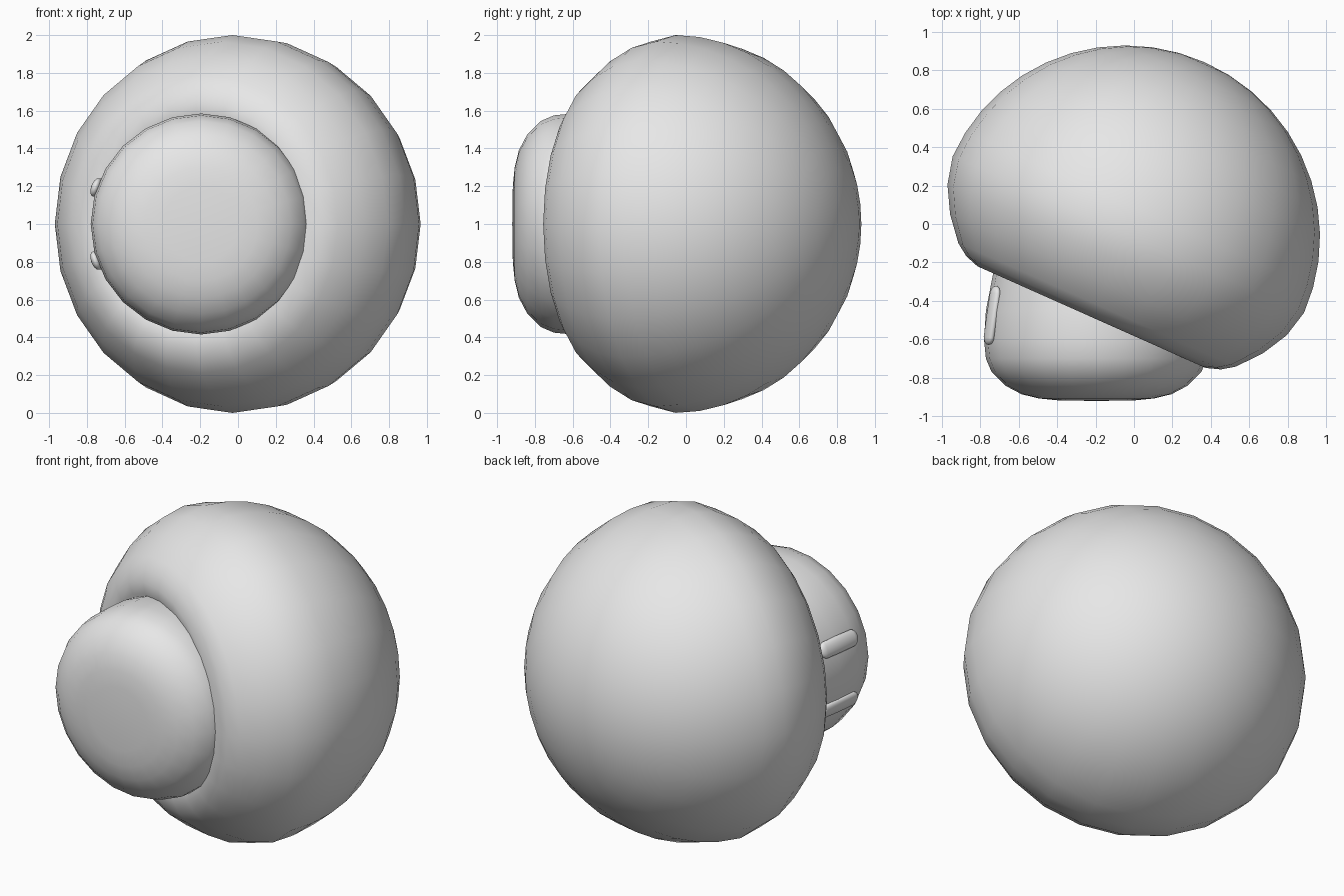
import bpy
import bmesh
import math
from mathutils import Matrix, Vector

cube = bpy.data.objects.get("Cube")
if cube:
    bpy.data.objects.remove(cube, do_unlink=True)

# Single flat grey
grey = bpy.data.materials.new("soft grey")
grey.use_nodes = True
grey.diffuse_color = (0.8, 0.8, 0.8, 1)
grey.node_tree.nodes["Principled BSDF"].inputs["Base Color"].default_value = (0.8, 0.8, 0.8, 1)


def finish(name, bm, matrix):
    bmesh.ops.recalc_face_normals(bm, faces=bm.faces)
    bm.transform(matrix)
    for face in bm.faces:
        face.smooth = True
    mesh = bpy.data.meshes.new(name)
    bm.to_mesh(mesh)
    bm.free()
    mesh.materials.append(grey)
    obj = bpy.data.objects.new(name, mesh)
    bpy.context.collection.objects.link(obj)
    return obj


def lathe(name, profile, matrix, sides=24):
    """Turn (radius, height) points about local Z; end points sit on the axis."""
    bm = bmesh.new()
    rings = []
    for r, h in profile:
        if r == 0:
            rings.append([bm.verts.new((0, 0, h))] * sides)
        else:
            rings.append([bm.verts.new((r * math.cos(a), r * math.sin(a), h))
                          for a in (2 * math.pi * i / sides for i in range(sides))])
    for low, high in zip(rings, rings[1:]):
        for i in range(sides):
            j = (i + 1) % sides
            corners = list(dict.fromkeys((low[i], low[j], high[j], high[i])))
            bm.faces.new(corners)
    return finish(name, bm, matrix)


lie_back = Matrix.Rotation(math.radians(-90), 4, 'X')

# Cap: domed ellipsoid top, rolled rim and shallow hollow underside, turned sideways
cap_profile = [(0, -0.42), (0.3, -0.435), (0.48, -0.48), (0.58, -0.527), (0.65, -0.53),
               (0.725, -0.505), (0.79, -0.46), (0.89, -0.34), (0.965, -0.205)]
steps = 11
for k in range(steps):
    a = math.pi / 2 * k / steps
    cap_profile.append((math.cos(a), -0.06 + 0.98 * math.sin(a)))
cap_profile.append((0, 0.92))
lathe("mushroom_cap", cap_profile,
      Matrix.Translation((-0.005, 0, 1)) @ Matrix.Rotation(math.radians(-24), 4, 'Z') @ lie_back)

# Stem: rounded foot facing the front, tapering into the cap
stem_profile = [(0, -0.92), (0.2, -0.917), (0.3, -0.907), (0.39, -0.885), (0.475, -0.84),
                (0.545, -0.77), (0.575, -0.7), (0.585, -0.6), (0.575, -0.45),
                (0.54, -0.27), (0.5, -0.1), (0.46, 0.05), (0, 0.08)]
lathe("mushroom_stem", stem_profile, Matrix.Translation((-0.195, 0, 1)) @ lie_back)

# Eyes: slim raised capsules on the right side of the stem
for name, side in (("upper_eye", 1), ("lower_eye", -1)):
    bm = bmesh.new()
    bmesh.ops.create_uvsphere(bm, u_segments=16, v_segments=12, radius=0.052)
    for v in bm.verts:
        v.co.z += math.copysign(0.103, v.co.z) if abs(v.co.z) > 1e-5 else 0
    bm.transform(Matrix.Diagonal(Vector((0.5, 1, 1, 1))))
    place = (Matrix.Translation((-0.737, -0.475, 1 + 0.193 * side))
             @ Matrix.Rotation(math.radians(-8), 4, 'Z')
             @ Matrix.Rotation(math.radians(19 * side), 4, 'Y') @ lie_back)
    finish(name, bm, place)
